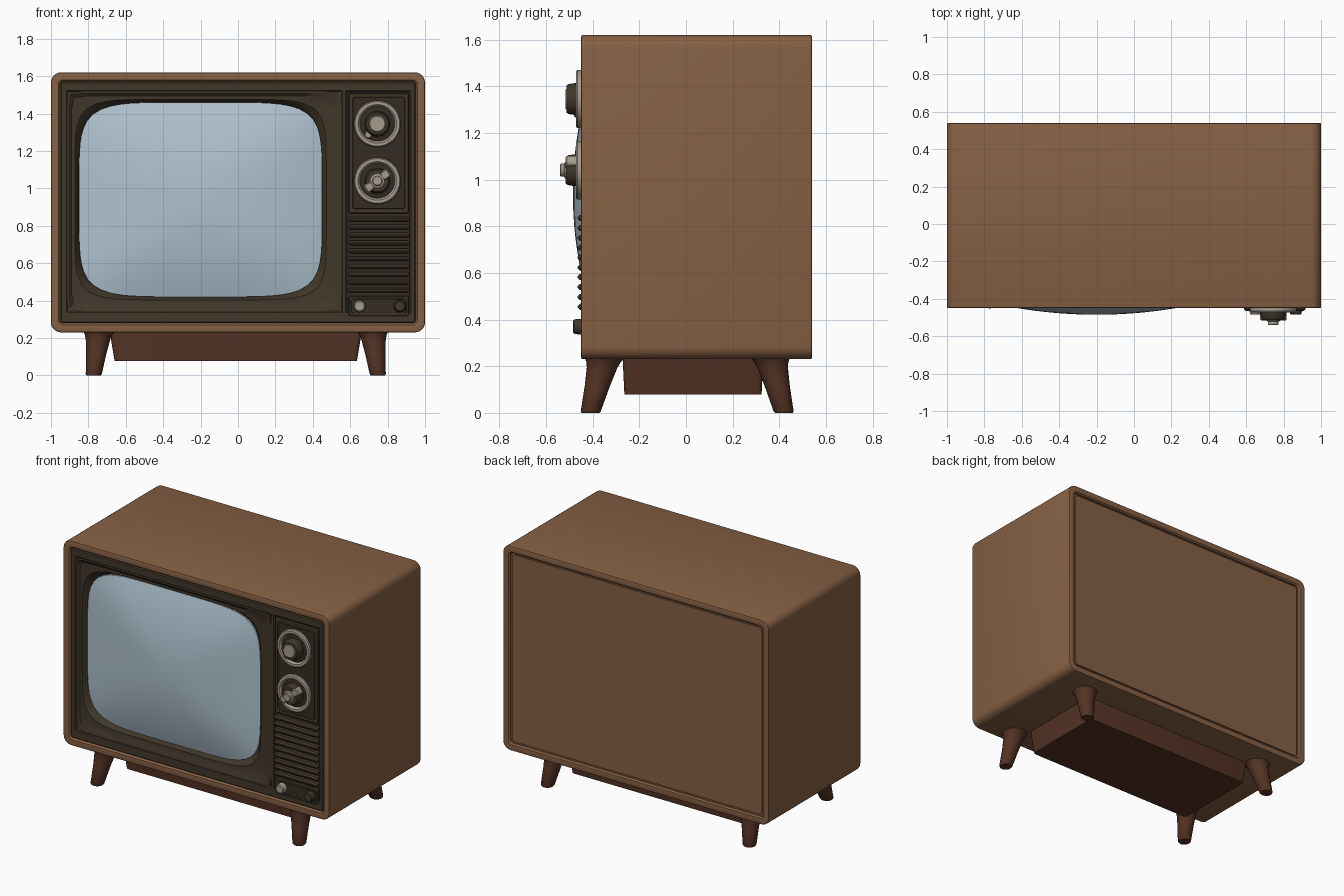
import bpy, bmesh, math

if "Cube" in bpy.data.objects:
    bpy.data.objects.remove(bpy.data.objects["Cube"])


def material(name, rgb):
    m = bpy.data.materials.new(name)
    m.diffuse_color = (*rgb, 1)
    m.use_nodes = True
    m.node_tree.nodes["Principled BSDF"].inputs["Base Color"].default_value = m.diffuse_color
    return m


WOOD = material("walnut_brown", (0.24, 0.118, 0.058))
LEGWOOD = material("dark_red_wood", (0.09, 0.033, 0.018))
DARK = material("dark_bezel_brown", (0.053, 0.038, 0.023))
PANEL = material("control_panel_brown", (0.034, 0.025, 0.016))
GLASS = material("pale_blue_glass", (0.43, 0.54, 0.62))
SILVER = material("warm_grey_metal", (0.38, 0.335, 0.27))


def loft(name, rings, mat, angle=35):
    """Closed skin through equal-length rings of 3D points, capped at both ends."""
    bm = bmesh.new()
    vs = [[bm.verts.new(p) for p in r] for r in rings]
    n = len(vs[0])
    for a, b in zip(vs, vs[1:]):
        for i in range(n):
            j = (i + 1) % n
            bm.faces.new((a[i], a[j], b[j], b[i]))
    bm.faces.new(vs[0])
    bm.faces.new(vs[-1])
    bmesh.ops.recalc_face_normals(bm, faces=bm.faces)
    me = bpy.data.meshes.new(name)
    bm.to_mesh(me)
    bm.free()
    me.materials.append(mat)
    ob = bpy.data.objects.new(name, me)
    bpy.context.collection.objects.link(ob)
    bpy.ops.object.select_all(action='DESELECT')
    ob.select_set(True)
    bpy.context.view_layer.objects.active = ob
    bpy.ops.object.shade_smooth_by_angle(angle=math.radians(angle))
    return ob


def rounded(cx, cy, hx, hy, r, k=6):
    """Rounded rectangle outline as 2D points."""
    pts = []
    for q, (sx, sy) in enumerate(((1, 1), (-1, 1), (-1, -1), (1, -1))):
        for i in range(k + 1):
            t = math.pi / 2 * (q + i / k)
            pts.append((cx + sx * (hx - r) + r * math.cos(t),
                        cy + sy * (hy - r) + r * math.sin(t)))
    return pts


def squircle(cx, cz, hx, hz, n, y, count=96):
    """Superellipse ring standing in the xz plane at depth y."""
    out = []
    for i in range(count):
        t = 2 * math.pi * i / count
        c, s = math.cos(t), math.sin(t)
        r = (abs(c) ** n + abs(s) ** n) ** (-1 / n)
        out.append((cx + hx * r * c, y, cz + hz * r * s))
    return out


def plate(name, x0, x1, z0, z1, front, back, mat, r=0.008, bevel=0.006):
    """Slab facing -y with softened front edges."""
    cx, cz, hx, hz = (x0 + x1) / 2, (z0 + z1) / 2, (x1 - x0) / 2, (z1 - z0) / 2
    steps = ((0, back), (0, front + bevel), (bevel, front))
    return loft(name, [[(x, y, z) for x, z in rounded(cx, cz, hx - d, hz - d, r - d * .9, 3)]
                       for d, y in steps], mat)


def dial(name, x, z, profile, mat, n=32):
    """Turned part around a y axis; profile is (radius, y)."""
    return loft(name, [[(x + r * math.cos(2 * math.pi * i / n), y,
                         z + r * math.sin(2 * math.pi * i / n)) for i in range(n)]
                       for r, y in profile], mat)


# Cabinet: rounded sleeve with recessed front and back
CZ = 0.925
sections = ((.05, -.38), (.05, -.435), (.04, -.447), (.01, -.45), (.002, -.447), (0, -.44),
            (0, .53), (.002, .538), (.01, .541), (.04, .538), (.048, .528), (.048, .518))
loft("cabinet", [[(x, y, z) for x, z in rounded(0, CZ, 1 - d, .695 - d, .055 - d * .7)]
                 for d, y in sections], WOOD)
plate("back_panel", -.94, .94, .29, 1.56, .515, .528, WOOD, .02, .002)

# Dark frame bars around the front
for name, x0, x1, z0, z1 in (("frame_left", -.952, -.91, .278, 1.572),
                             ("frame_right", .918, .952, .278, 1.572),
                             ("frame_top", -.95, .95, 1.515, 1.572),
                             ("frame_bottom", -.95, .95, .278, .345),
                             ("frame_divider", .55, .584, .29, 1.56)):
    plate(name, x0, x1, z0, z1, -.442, -.375, DARK, .01, .008)

# Screen surround funnelling down to the glass
SX, SZ, HX, HZ = -.2, .94, .65, .52
loft("screen_surround", [squircle(-.18, .93, .735, .59, 60, -.375),
                         squircle(-.18, .93, .735, .59, 60, -.440),
                         squircle(-.18, .93, .722, .578, 60, -.440),
                         squircle(-.185, .932, .705, .562, 40, -.428),
                         squircle(SX, SZ, HX + .022, HZ + .016, 7, -.428),
                         squircle(SX, SZ, HX + .004, HZ + .004, 6, -.405),
                         squircle(SX, SZ, HX, HZ, 5.5, -.385)], DARK)

# Bulging glass
rings = [squircle(SX, SZ, HX, HZ, 5.5, -.38)]
for i in range(13):
    s = 1 - i / 12.3
    rings.append(squircle(SX, SZ, HX * s, HZ * s, 2 + 3.5 * s, -.402 - .083 * (1 - s * s)))
loft("screen_glass", rings, GLASS, 60)

# Control column
plate("control_backing", .575, .93, .3, 1.55, -.430, -.375, PANEL)
plate("tuner_plate", .59, .915, .865, 1.51, -.446, -.42, DARK, .012)
plate("tuner_plate_inset", .612, .893, .89, 1.488, -.450, -.44, PANEL, .012, .003)
for i in range(10):
    z = .455 + i * .0422
    plate("speaker_slat", .588, .917, z - .013, z + .013, -.464, -.42, DARK, .012, .009)
plate("lower_plate", .59, .915, .315, .425, -.446, -.42, DARK, .012)
plate("lower_plate_inset", .605, .9, .33, .41, -.449, -.44, PANEL, .012, .002)

# Tuner dials: metal ring, dark grip, metal cap
KX = .745
for name, z in (("upper", 1.345), ("lower", 1.04)):
    dial(name + "_ring", KX, z, ((.125, -.44), (.125, -.464), (.119, -.472), (.103, -.472),
                                 (.095, -.464), (.092, -.452)), SILVER, 48)
    dial(name + "_dial_face", KX, z, ((.094, -.44), (.094, -.456), (.088, -.458)), PANEL, 40)
    dial(name + "_grip", KX, z, ((.068, -.45), (.068, -.478), (.064, -.505), (.058, -.512)), DARK)
dial("upper_cap", KX, 1.345, ((.045, -.50), (.045, -.512), (.04, -.517)), SILVER)
dial("upper_pointer", .697, 1.287, ((.021, -.45), (.021, -.474), (.016, -.479)), SILVER, 20)
dial("lower_cap", KX, 1.04, ((.036, -.50), (.036, -.518), (.028, -.522), (.028, -.536),
                             (.023, -.541)), SILVER)
for s in (-1, 1):
    wing = plate("lower_wing", .03, .078, -.024, .024, -.516, -.47, SILVER, .012)
    wing.location = (KX, 0, 1.04)
    wing.rotation_euler = (0, math.radians(-38 if s > 0 else 142), 0)

# Small lower knobs
for name, x, mat in (("volume_knob", .65, SILVER), ("power_knob", .865, DARK)):
    dial(name, x, .37, ((.033, -.44), (.033, -.465), (.03, -.48), (.024, -.485)), mat, 24)

# Tapered plinth under the cabinet
loft("plinth", [[(x, y, z) for x, y in rounded(-.012, .03, hx, hy, .02, 4)]
                for hx, hy, z in ((.676, .302, .245), (.648, .294, .078))], LEGWOOD)

# Splayed legs flaring at the top
for sx in (-1, 1):
    for name, foot, top in (("front_leg", -.41, -.35), ("back_leg", .42, .362)):
        rings = []
        for t, r in ((0, .038), (.03, .043), (.5, .054), (.85, .066), (.95, .074), (1.06, .09)):
            cx = -.012 + sx * (.76 - .028 * t)
            cy = foot + (top - foot) * t
            rings.append([(cx + r * math.cos(a * math.pi / 12), cy + r * math.sin(a * math.pi / 12),
                           .23 * t) for a in range(24)])
        loft(name, rings, LEGWOOD)
